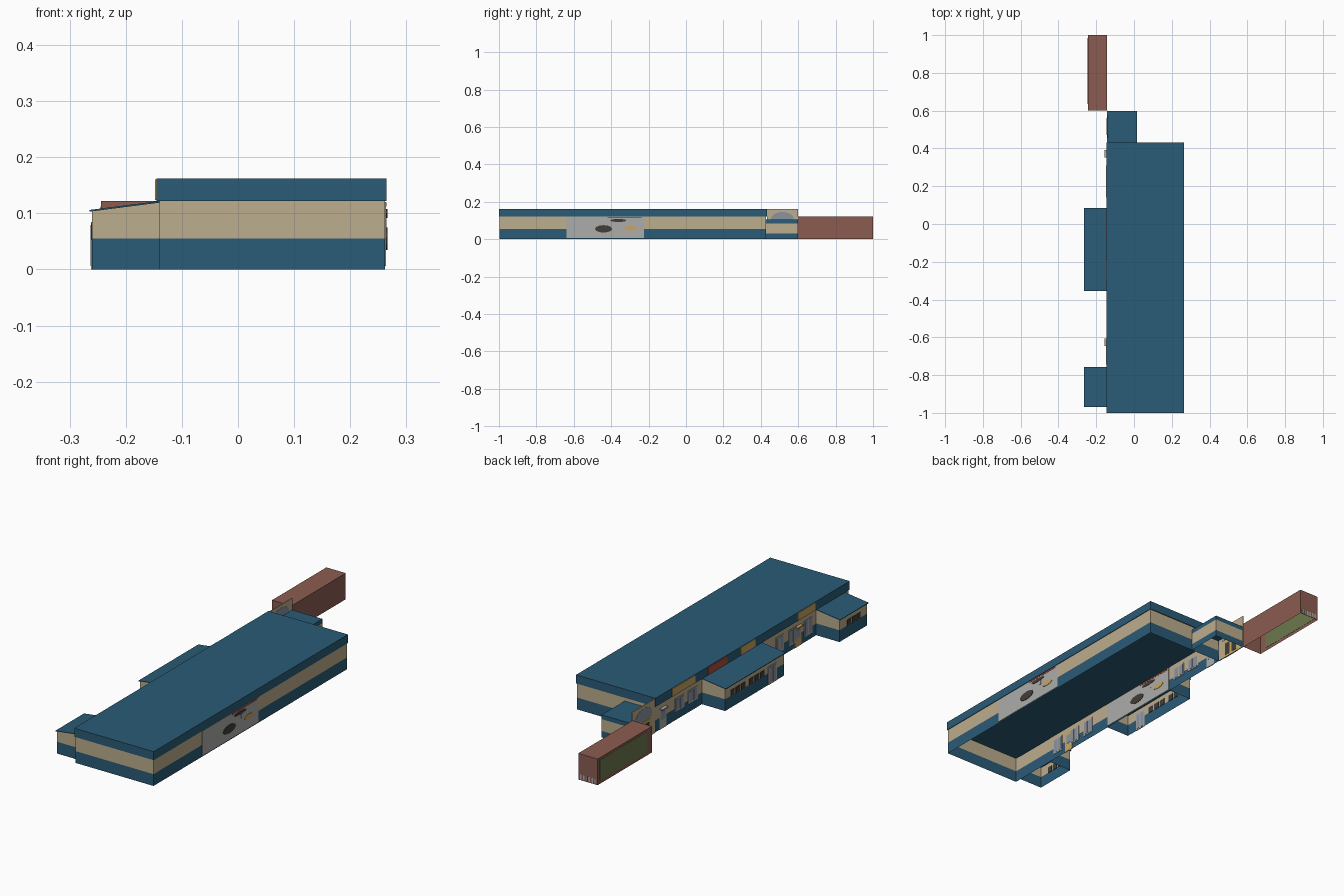
import bpy, bmesh, math

if "Cube" in bpy.data.objects:
    bpy.data.objects.remove(bpy.data.objects["Cube"])


def mat(name, r, g, b):
    lin = lambda c: ((c / 255 + 0.055) / 1.055) ** 2.4
    m = bpy.data.materials.new(name)
    m.diffuse_color = (lin(r), lin(g), lin(b), 1)
    m.use_nodes = True
    m.node_tree.nodes["Principled BSDF"].inputs["Base Color"].default_value = m.diffuse_color
    return m


BLUE = mat("roof blue", 42, 91, 118)
TAN = mat("wall tan", 188, 173, 141)
BROWN = mat("container brown", 139, 92, 81)
GREY = mat("mural grey", 172, 172, 170)
BLACK = mat("dark charcoal", 66, 62, 56)
RED = mat("sign red", 168, 78, 62)
OCHRE = mat("sign ochre", 200, 166, 98)
GREEN = mat("panel green", 108, 120, 76)
GLASS = mat("glass grey blue", 140, 148, 160)


def finish(name, bm, mats, recalc=True):
    if recalc:
        bmesh.ops.recalc_face_normals(bm, faces=bm.faces)
    me = bpy.data.meshes.new(name)
    bm.to_mesh(me)
    bm.free()
    for m in mats:
        me.materials.append(m)
    ob = bpy.data.objects.new(name, me)
    bpy.context.collection.objects.link(ob)
    return ob


def box(name, x0, x1, y0, y1, z0, z1, m):
    bm = bmesh.new()
    bmesh.ops.create_cube(bm, size=1)
    for v in bm.verts:
        v.co = ((x0, x1)[v.co.x > 0], (y0, y1)[v.co.y > 0], (z0, z1)[v.co.z > 0])
    return finish(name, bm, [m])


def shell(name, x0, x1, y0, y1, levels, mats, left_top=None, open_right=False, cap=None):
    """Bottomless ring of walls, one material for each height band."""
    bm = bmesh.new()
    rings = []
    for i, z in enumerate(levels):
        zl = left_top if left_top and i == len(levels) - 1 else z
        rings.append([bm.verts.new(c) for c in
                      ((x1, y1, z), (x0, y1, zl), (x0, y0, zl), (x1, y0, z))])
    for b in range(len(levels) - 1):
        for s in range(3 if open_right else 4):
            t = (s + 1) % 4
            f = bm.faces.new((rings[b][s], rings[b][t], rings[b + 1][t], rings[b + 1][s]))
            f.material_index = b
    if cap is not None:
        bm.faces.new(rings[-1]).material_index = cap
    return finish(name, bm, mats, False)


def plate(name, x, pts, m, t=0.003):
    """Thin plate in the yz plane, centred on x."""
    bm = bmesh.new()
    a = [bm.verts.new((x - t, y, z)) for y, z in pts]
    b = [bm.verts.new((x + t, y, z)) for y, z in pts]
    bm.faces.new(a)
    bm.faces.new(b[::-1])
    for i in range(len(a)):
        j = (i + 1) % len(a)
        bm.faces.new((a[i], b[i], b[j], a[j]))
    return finish(name, bm, [m])


def rect(name, x, y0, y1, z0, z1, m, t=0.003):
    return plate(name, x, [(y0, z0), (y1, z0), (y1, z1), (y0, z1)], m, t)


def oval(name, x, y, z, ry, rz, m, t=0.004):
    ang = [i * math.tau / 12 for i in range(12)]
    return plate(name, x, [(y + ry * math.cos(a), z + rz * math.sin(a)) for a in ang], m, t)


def window(name, x, y, w, z0, z1):
    rect(name + "_frame", x, y - w / 2, y + w / 2, z0, z1, GREY, 0.002)
    for s in (-1, 1):
        yc = y + s * w * 0.23
        rect(name + "_pane", x, yc - w * 0.18, yc + w * 0.18, z0 + 0.006, z1 - 0.006, GLASS, 0.003)


# Main hall: banded walls and deep flat roof
WL, WR = -0.14, 0.262
shell("hall_walls", WL, WR, -0.997, 0.428, [0, 0.055, 0.122], [BLUE, TAN])
box("hall_roof", -0.145, 0.265, -1.0, 0.432, 0.122, 0.162, BLUE)

# Side annexes with sloping roofs
for name, y0, y1 in (("end_annex", -0.965, -0.76), ("middle_annex", -0.353, 0.083)):
    shell(name + "_walls", -0.26, WL, y0, y1, [0, 0.055, 0.121], [BLUE, TAN],
          left_top=0.105, open_right=True)
    roof = box(name + "_roof", -0.265, WL, y0 - 0.003, y1 + 0.003, 0.119, 0.122, BLUE)
    for v in roof.data.vertices:
        if v.co.x < -0.2:
            v.co.z -= 0.016

# Low rear extension with its tall entrance facade
shell("rear_extension", WL, 0.017, 0.428, 0.598, [0, 0.03, 0.085, 0.105],
      [BLUE, TAN, BLUE], cap=2)
rect("entrance_facade", -0.141, 0.432, 0.6, 0, 0.16, TAN, 0.002)
plate("entrance_arch", -0.141,
      [(0.455, 0.09)] + [(0.515 - 0.06 * math.cos(a), 0.11 + 0.036 * math.sin(a))
                         for a in [i * math.pi / 8 for i in range(9)]] + [(0.575, 0.09)], GLASS)
rect("entrance_door", -0.142, 0.47, 0.56, 0.0, 0.085, OCHRE)
for y in (0.492, 0.538):
    rect("entrance_door_glass", -0.142, y - 0.015, y + 0.015, 0.01, 0.07, BLACK, 0.004)

# Shipping container, open underneath
shell("container", -0.244, -0.144, 0.6, 1.0, [0, 0.122], [BROWN], cap=0)
rect("container_side_panel", -0.244, 0.635, 0.985, 0.015, 0.112, GREEN, 0.001)
for i in range(6):
    x = -0.234 + i * 0.0145
    box("container_vent", x, x + 0.007, 0.998, 1.0005, 0.004, 0.026, GREY)


# Painted murals: one outside on the right, one on the wall behind the annex
def mural(name, x, y0, y1):
    w = y1 - y0
    rect(name + "_panel", x, y0, y1, 0.006, 0.12, GREY, 0.002)
    oval(name + "_dark_shape", x, y0 + 0.48 * w, 0.055, 0.046, 0.02, BLACK)
    oval(name + "_dark_bar", x, y0 + 0.67 * w, 0.1, 0.044, 0.008, BLACK)
    rect(name + "_dark_leg", x, y0 + 0.69 * w, y0 + 0.72 * w, 0.07, 0.096, GREY, 0.003)
    oval(name + "_yellow_shape", x, y0 + 0.83 * w, 0.058, 0.034, 0.013, OCHRE)
    rect(name + "_red_strip", x, y0 + 0.53 * w, y0 + 0.97 * w, 0.112, 0.119, RED, 0.003)


mural("outer_mural", WR, -0.64, -0.225)
mural("inner_mural", WL, -0.35, 0.08)

# Signs along the left edge of the roof
for y0, y1, m in ((0.14, 0.31, OCHRE), (-0.095, 0.05, RED),
                  (-0.3, -0.195, OCHRE), (-0.745, -0.615, OCHRE)):
    rect("roof_sign", -0.145, y0, y1, 0.124, 0.16, m, 0.003)

# Windows and doors on the left side
for y in (0.15, 0.25):
    window("hall_window", WL, y, 0.07, 0.04, 0.1)
for y in (-0.7, -0.585, -0.49):
    window("hall_window", WL, y, 0.06, 0.025, 0.1)
for y, m in ((0.372, GREY), (-0.625, OCHRE)):
    rect("hall_door", WL, y - 0.025, y + 0.025, 0.0, 0.09, m, 0.002)
    rect("hall_door_glass", WL, y - 0.015, y + 0.015, 0.04, 0.08, GLASS, 0.003)
    box("door_canopy", -0.155, WL, y - 0.02, y + 0.02, 0.092, 0.097, m)

# Annex openings
window("annex_door", -0.26, -0.265, 0.06, 0.0, 0.085)
for y in (0.03, -0.01, -0.05, -0.11, -0.15, -0.19):
    rect("annex_window", -0.26, y - 0.015, y + 0.015, 0.053, 0.082, BLACK, 0.002)
for y in (-0.9, -0.865, -0.83):
    rect("end_annex_window", -0.26, y - 0.013, y + 0.013, 0.053, 0.082, BLACK, 0.002)
